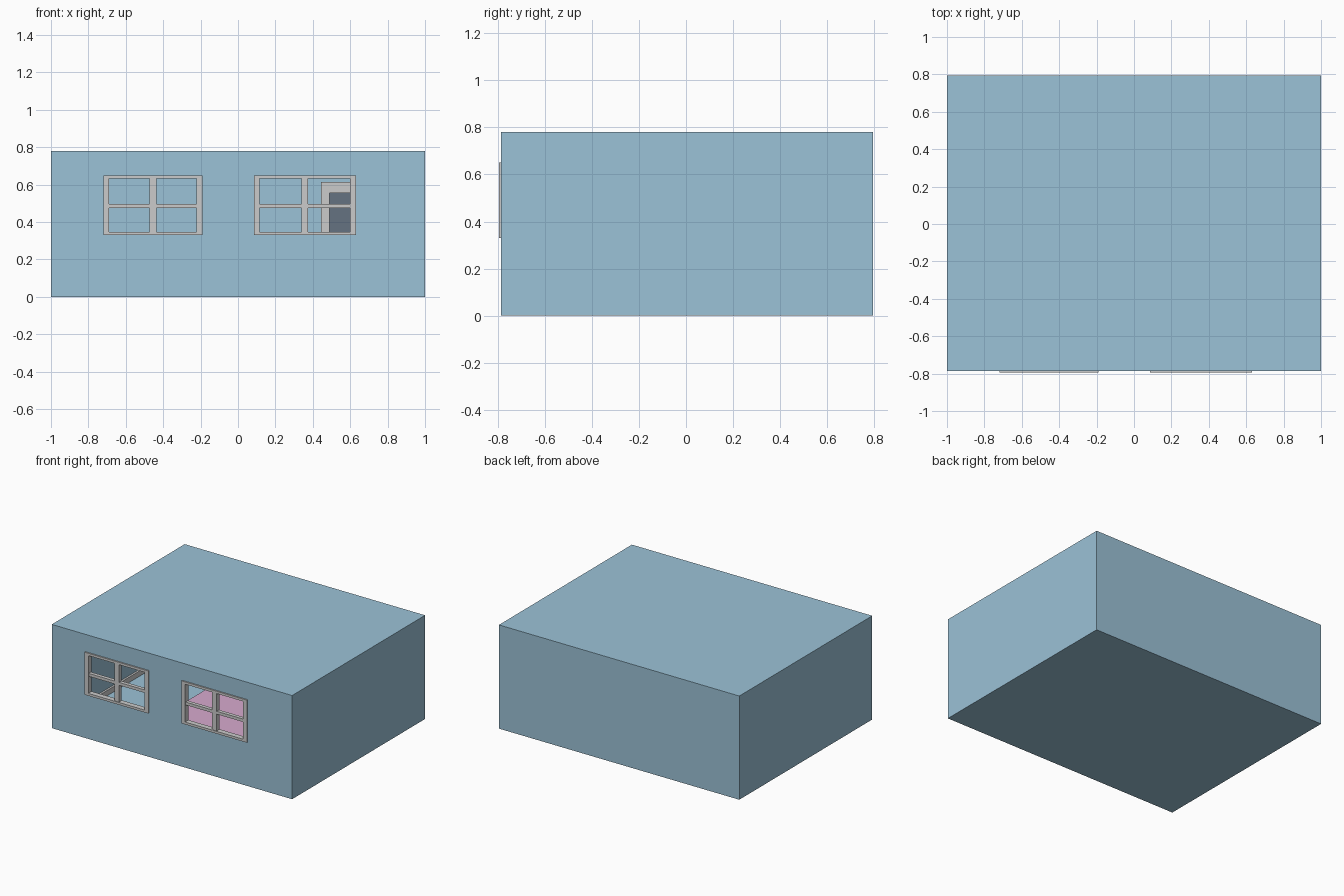
import bpy
import bmesh
from mathutils import Vector

if "Cube" in bpy.data.objects:
    bpy.data.objects.remove(bpy.data.objects["Cube"])


def material(name, rgb):
    m = bpy.data.materials.new(name)
    m.diffuse_color = (*rgb, 1)
    m.use_nodes = True
    m.node_tree.nodes["Principled BSDF"].inputs["Base Color"].default_value = m.diffuse_color
    return m


BLUE = material("wall_blue", (0.33, 0.54, 0.68))
PINK = material("rug_pink", (0.68, 0.40, 0.62))
SLATE = material("door_slate", (0.13, 0.17, 0.22))


def boxes(name, spans, mat=None):
    """One object made of boxes given as (x0, x1, y0, y1, z0, z1)."""
    bm = bmesh.new()
    for x0, x1, y0, y1, z0, z1 in spans:
        verts = bmesh.ops.create_cube(bm, size=1)["verts"]
        centre = Vector((x0 + x1, y0 + y1, z0 + z1)) / 2
        bmesh.ops.scale(bm, vec=(x1 - x0, y1 - y0, z1 - z0), verts=verts)
        bmesh.ops.translate(bm, vec=centre, verts=verts)
    me = bpy.data.meshes.new(name)
    bm.to_mesh(me)
    bm.free()
    ob = bpy.data.objects.new(name, me)
    bpy.context.collection.objects.link(ob)
    if mat:
        me.materials.append(mat)
    return ob


FRONT, BACK, TOP, T = -0.785, 0.795, 0.78, 0.02
Z0, Z1 = 0.33, 0.65
windows = {"left": (-0.72, -0.19), "right": (0.085, 0.63)}

# Hollow room shell with two window openings
room = boxes("room_shell", [(-1, 1, FRONT, BACK, 0, TOP)], BLUE)
cuts = [(-1 + T, 1 - T, FRONT + T, BACK - T, T, TOP - T)]
cuts += [(a + 0.01, b - 0.01, FRONT - 0.1, FRONT + 0.1, Z0 + 0.01, Z1 - 0.01)
         for a, b in windows.values()]
for i, c in enumerate(cuts):
    cutter = boxes(f"cutter_{i}", [c], BLUE)
    cutter.hide_render = True
    mod = room.modifiers.new("cut", "BOOLEAN")
    mod.operation, mod.solver, mod.object = "DIFFERENCE", "EXACT", cutter
    bpy.context.view_layer.objects.active = room
    bpy.ops.object.modifier_apply(modifier=mod.name)
    bpy.data.objects.remove(cutter)

# Window frames with crossed glazing bars
ya, yb = FRONT - 0.01, FRONT + T + 0.01
for side, (a, b) in windows.items():
    w, h, mid, zm = 0.031, 0.018, (a + b) / 2, 0.485
    boxes(side + "_window_frame", [
        (a, a + w, ya, yb, Z0, Z1),
        (b - w, b, ya, yb, Z0, Z1),
        (a + w, b - w, ya, yb, Z0, Z0 + h),
        (a + w, b - w, ya, yb, Z1 - h, Z1),
        (mid - 0.018, mid + 0.018, ya + 0.004, yb - 0.004, Z0 + h, Z1 - h),
        (a + w, b - w, ya + 0.006, yb - 0.006, zm - 0.011, zm + 0.011)])

# Door and its casing on the back wall
inner = BACK - T
boxes("door_casing", [
    (0.445, 0.49, inner - 0.025, inner, T, 0.615),
    (0.79, 0.835, inner - 0.025, inner, T, 0.615),
    (0.49, 0.79, inner - 0.025, inner, 0.555, 0.615)])
boxes("door", [(0.49, 0.79, inner - 0.012, inner, T, 0.555)], SLATE)
boxes("door_panel", [(0.51, 0.77, inner - 0.017, inner - 0.01, 0.06, 0.35)], SLATE)

# Skirting boards on the side and back walls
xs = 1 - T
boxes("skirting", [
    (-xs, -xs + 0.015, FRONT + T, inner, T, 0.06),
    (xs - 0.015, xs, FRONT + T, inner, T, 0.06),
    (-xs + 0.015, 0.445, inner - 0.015, inner, T, 0.06),
    (0.835, xs - 0.015, inner - 0.015, inner, T, 0.06)])

# Floor rug
boxes("rug", [(-0.46, 0.46, -0.42, 0.42, T, T + 0.01)], PINK)
